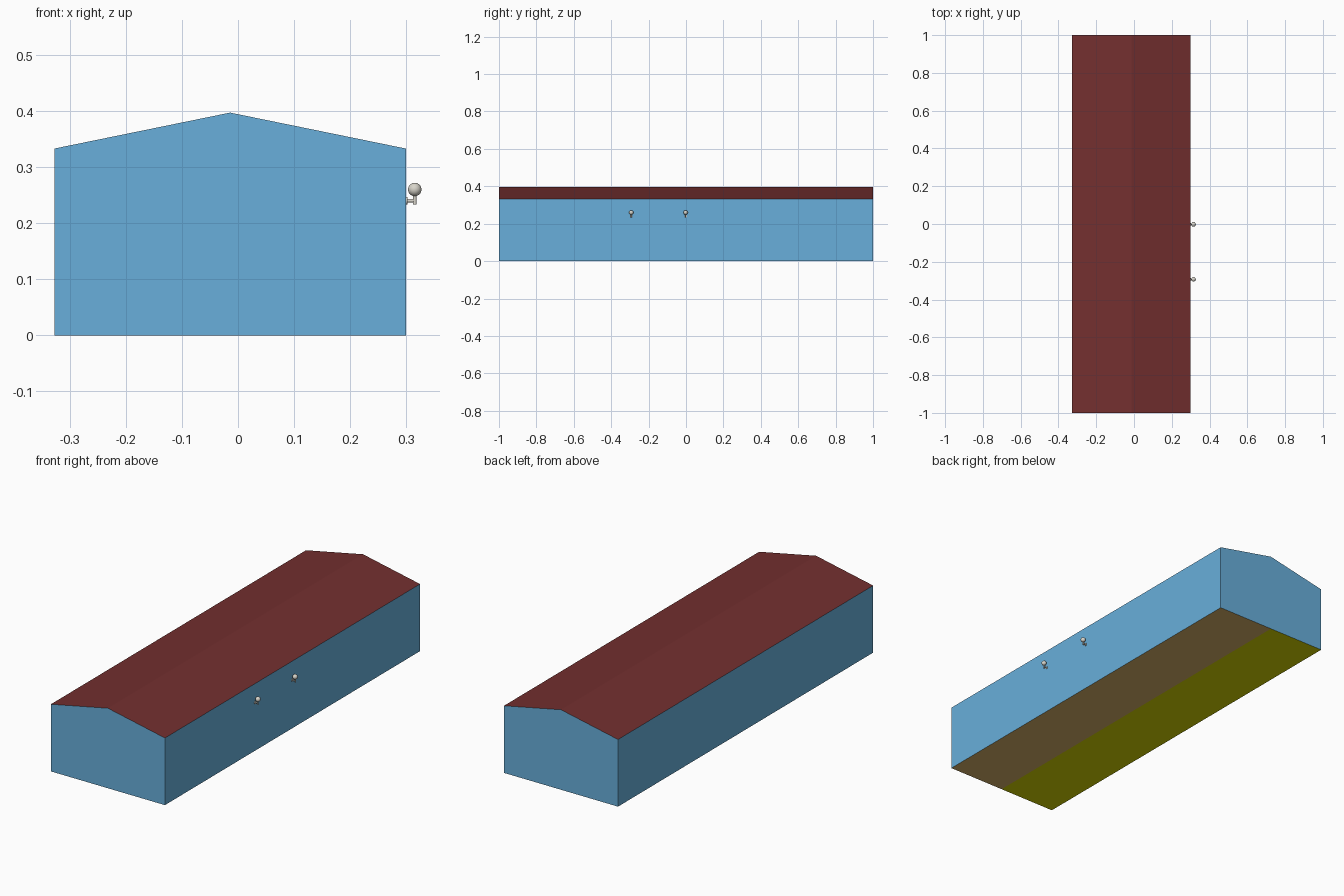
import bpy, bmesh, math
from mathutils import Matrix, Vector

if "Cube" in bpy.data.objects:
    bpy.data.objects.remove(bpy.data.objects["Cube"])


def material(name, rgb):
    """Flat material from sRGB 0-255 values."""
    m = bpy.data.materials.new(name)
    lin = [((c / 255 + 0.055) / 1.055) ** 2.4 if c > 10 else c / 255 / 12.92 for c in rgb]
    m.diffuse_color = (*lin, 1)
    m.use_nodes = True
    m.node_tree.nodes["Principled BSDF"].inputs["Base Color"].default_value = m.diffuse_color
    return m


blue = material("blue wall", (104, 175, 219))
red = material("dark red roof", (115, 47, 47))
tan = material("tan floor", (214, 176, 104))
yellow = material("yellow floor", (213, 213, 0))
grey = material("pale grey metal", (216, 213, 203))

LEFT, RIDGE, RIGHT = -0.327, -0.014, 0.299
EAVE, TOP = 0.333, 0.397


def make_object(name, bm, mats):
    mesh = bpy.data.meshes.new(name)
    bm.to_mesh(mesh)
    bm.free()
    for m in mats:
        mesh.materials.append(m)
    obj = bpy.data.objects.new(name, mesh)
    bpy.context.collection.objects.link(obj)
    return obj


# Building: gable profile pushed along y, floor split under the ridge
bm = bmesh.new()
profile = [(LEFT, 0), (RIDGE, 0), (RIGHT, 0), (RIGHT, EAVE), (RIDGE, TOP), (LEFT, EAVE)]
end = bm.faces.new([bm.verts.new((x, -1, z)) for x, z in profile])
ext = bmesh.ops.extrude_face_region(bm, geom=[end], use_keep_orig=True)
bmesh.ops.translate(bm, vec=(0, 2, 0),
                    verts=[v for v in ext["geom"] if isinstance(v, bmesh.types.BMVert)])
bmesh.ops.recalc_face_normals(bm, faces=bm.faces)
for f in bm.faces:
    if f.normal.z > 0.5:
        f.material_index = 1
    elif f.normal.z < -0.5:
        f.material_index = 2 if f.calc_center_median().x > RIDGE else 3
make_object("building", bm, [blue, red, tan, yellow])


def cylinder(bm, start, end, radius):
    a, b = Vector(start), Vector(end)
    rot = (b - a).to_track_quat('Z', 'Y').to_matrix().to_4x4()
    bmesh.ops.create_cone(bm, cap_ends=True, segments=24, radius1=radius, radius2=radius,
                          depth=(b - a).length, matrix=Matrix.Translation((a + b) / 2) @ rot)


# Wall lamps: back plate, arm, post and globe
def lamp(name, y):
    x = 0.315
    bm = bmesh.new()
    cylinder(bm, (RIGHT, y, 0.24), (RIGHT + 0.003, y, 0.24), 0.007)
    cylinder(bm, (RIGHT, y, 0.24), (x, y, 0.24), 0.003)
    cylinder(bm, (x, y, 0.233), (x, y, 0.252), 0.0032)
    bmesh.ops.create_uvsphere(bm, u_segments=32, v_segments=16, radius=0.012,
                              matrix=Matrix.Translation((x, y, 0.26)))
    obj = make_object(name, bm, [grey])
    bpy.ops.object.select_all(action='DESELECT')
    obj.select_set(True)
    bpy.context.view_layer.objects.active = obj
    bpy.ops.object.shade_smooth_by_angle(angle=math.radians(35))


lamp("front_wall_lamp", -0.293)
lamp("middle_wall_lamp", -0.002)
